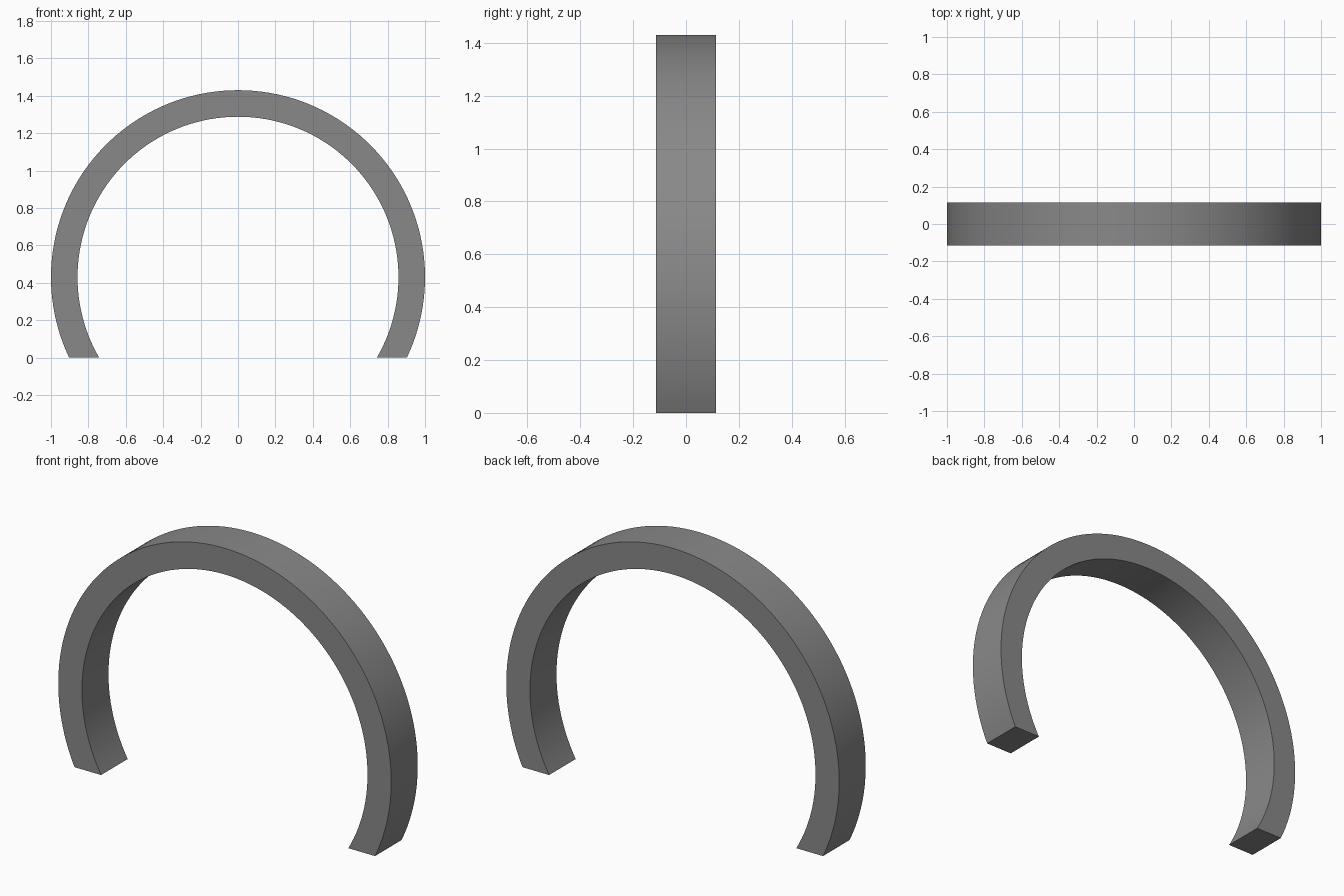
import bpy, bmesh, math

if "Cube" in bpy.data.objects:
    bpy.data.objects.remove(bpy.data.objects["Cube"])

OUTER, INNER = 1.0, 0.858     # ring radii
CENTRE_Z = 0.43               # ring centre above the flat feet
HALF_DEPTH = 0.114
SEGMENTS = 96


def arc_points(radius):
    """Arc from the right foot over the top to the left foot, ending on z = 0."""
    start = -math.asin(CENTRE_Z / radius)
    sweep = math.pi - 2 * start
    angles = [start + sweep * i / SEGMENTS for i in range(SEGMENTS + 1)]
    return [(radius * math.cos(a), CENTRE_Z + radius * math.sin(a)) for a in angles]


# Open ring band: four-cornered section swept along the arc
bm = bmesh.new()
sections = []
for (ox, oz), (ix, iz) in zip(arc_points(OUTER), arc_points(INNER)):
    corners = [(ox, -HALF_DEPTH, oz), (ox, HALF_DEPTH, oz),
               (ix, HALF_DEPTH, iz), (ix, -HALF_DEPTH, iz)]
    sections.append([bm.verts.new(c) for c in corners])
for a, b in zip(sections, sections[1:]):
    for k in range(4):
        n = (k + 1) % 4
        bm.faces.new((a[k], a[n], b[n], b[k]))

# Flat feet
bm.faces.new(sections[0])
bm.faces.new(sections[-1])
bmesh.ops.recalc_face_normals(bm, faces=bm.faces[:])

mesh = bpy.data.meshes.new("arch_band")
bm.to_mesh(mesh)
bm.free()
arch = bpy.data.objects.new("arch_band", mesh)
bpy.context.collection.objects.link(arch)

# Dark grey finish
dark_grey = bpy.data.materials.new("dark_grey")
dark_grey.diffuse_color = (0.25, 0.25, 0.25, 1.0)
dark_grey.use_nodes = True
dark_grey.node_tree.nodes["Principled BSDF"].inputs["Base Color"].default_value = dark_grey.diffuse_color
mesh.materials.append(dark_grey)

# Smooth curved faces, crisp corners
bpy.context.view_layer.objects.active = arch
arch.select_set(True)
bpy.ops.object.shade_smooth_by_angle(angle=math.radians(30))
